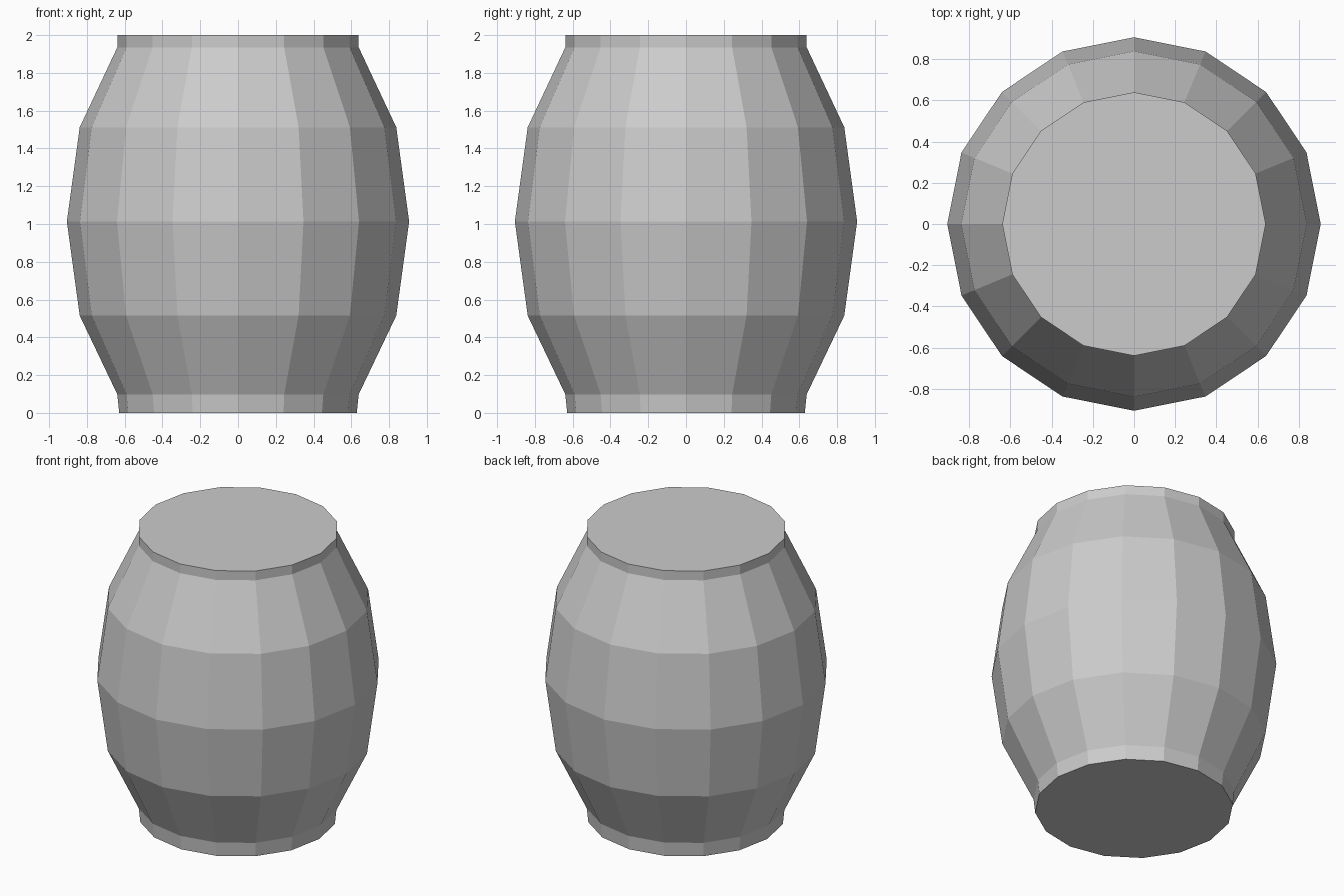
import bpy, bmesh
from math import cos, sin, tau

if "Cube" in bpy.data.objects:
    bpy.data.objects.remove(bpy.data.objects["Cube"])

SIDES = 16
# (radius, height) rings from foot to rim
PROFILE = [(0.629, 0.0), (0.639, 0.098), (0.838, 0.515), (0.906, 1.013),
           (0.838, 1.512), (0.639, 1.935), (0.639, 2.0)]

bm = bmesh.new()
rings = [[bm.verts.new((r * cos(tau * i / SIDES), r * sin(tau * i / SIDES), z))
          for i in range(SIDES)] for r, z in PROFILE]

# Staves: quads between neighbouring rings
for low, high in zip(rings, rings[1:]):
    for i in range(SIDES):
        j = (i + 1) % SIDES
        bm.faces.new((low[i], low[j], high[j], high[i]))

# Closed ends, fanned from the centre
for ring in (rings[0], rings[-1]):
    end = bm.faces.new(ring)
    bmesh.ops.poke(bm, faces=[end])

bmesh.ops.recalc_face_normals(bm, faces=bm.faces[:])
mesh = bpy.data.meshes.new("barrel")
bm.to_mesh(mesh)
bm.free()
barrel = bpy.data.objects.new("barrel", mesh)
bpy.context.collection.objects.link(barrel)
